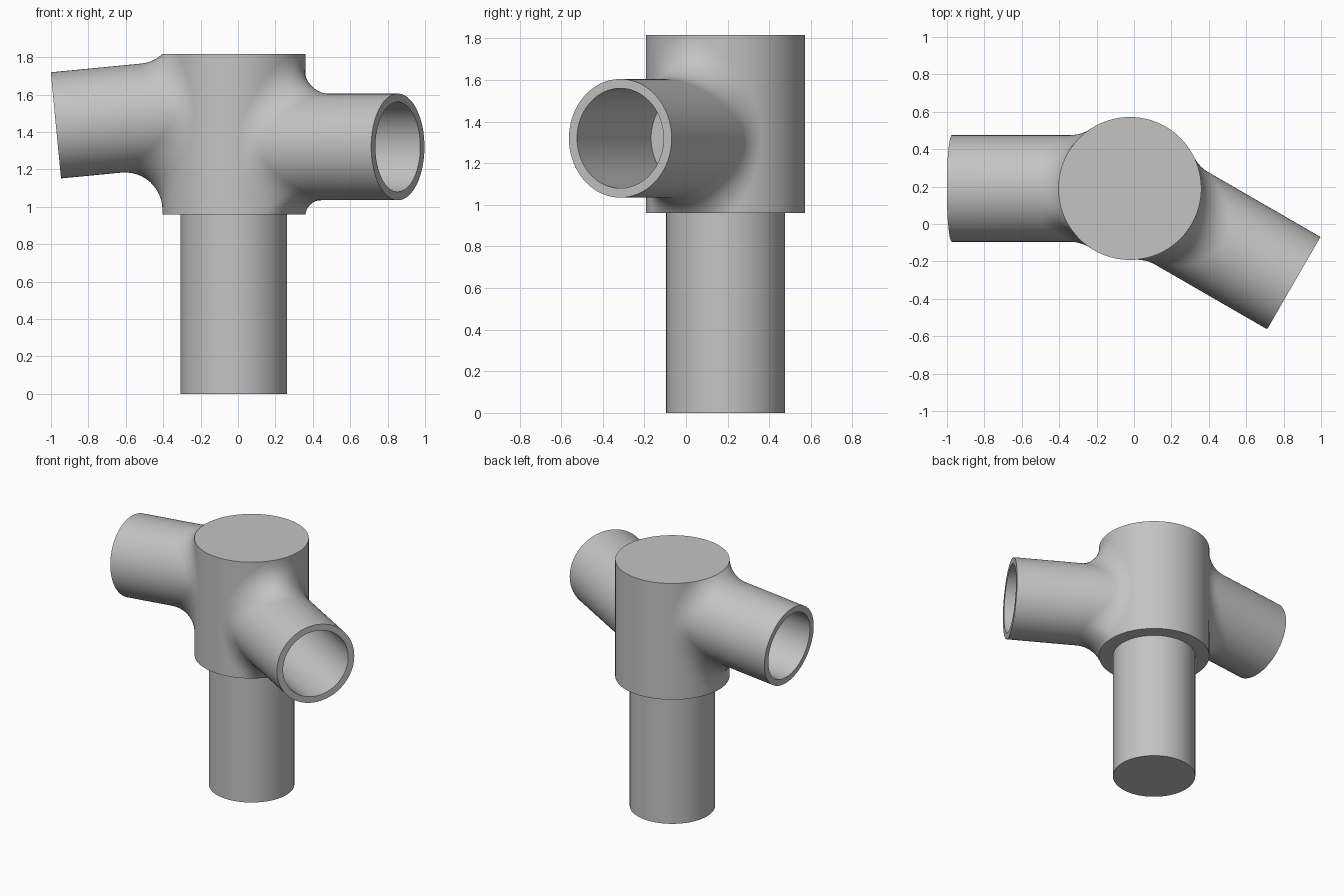
import bpy
import bmesh
from math import cos, sin, sqrt, pi, radians
from mathutils import Vector

if "Cube" in bpy.data.objects:
    bpy.data.objects.remove(bpy.data.objects["Cube"], do_unlink=True)

AXIS_X, AXIS_Y = -0.022, 0.19
HUB_R, HUB_LOW, HUB_TOP = 0.382, 0.96, 1.817
PIPE_R, BORE_R = 0.285, 0.24
FILLET_R, FLOOR = 0.2, 0.3
SIDES, ARC_STEPS = 96, 12

grey = bpy.data.materials.new("plain_grey")
grey.use_nodes = True
colour = (0.55, 0.55, 0.55, 1)
grey.diffuse_color = colour
grey.node_tree.nodes["Principled BSDF"].inputs["Base Color"].default_value = colour


def finish(obj):
    obj.data.materials.clear()
    obj.data.materials.append(grey)
    bpy.ops.object.select_all(action="DESELECT")
    obj.select_set(True)
    bpy.context.view_layer.objects.active = obj
    bpy.ops.object.shade_smooth_by_angle(angle=radians(30))


def cylinder(name, radius, start, end):
    """Closed cylinder between two points."""
    line = end - start
    bpy.ops.mesh.primitive_cylinder_add(
        vertices=128, radius=radius, depth=line.length, location=(start + end) / 2,
        rotation=line.to_track_quat("Z", "Y").to_euler())
    obj = bpy.context.object
    obj.name = name
    return obj


def fillet_arc(origin, along, out):
    """Rolling-ball arc from the pipe to the hub, held inside the hub's edges."""
    t = HUB_R
    flat = Vector((1, 1, 0))
    for _ in range(12):
        ball = origin + along * t + out * (PIPE_R + FILLET_R)
        z = min(max(ball.z, HUB_LOW), HUB_TOP)
        reach = HUB_R + sqrt(max(FILLET_R ** 2 - (ball.z - z) ** 2, 0))
        # Distance along the pipe that puts the ball at this reach from the hub axis
        side = (out * (PIPE_R + FILLET_R)) * flat
        line = along * flat
        a, b, c = line.dot(line), line.dot(side), side.dot(side) - reach ** 2
        t = (-b + sqrt(max(b * b - a * c, 0))) / a
    ball = origin + along * t + out * (PIPE_R + FILLET_R)
    radial = (ball - origin) * flat
    contact = origin + radial.normalized() * HUB_R
    contact.z = z
    first, last = -out, (contact - ball).normalized()
    return [ball + first.slerp(last, i / ARC_STEPS) * FILLET_R
            for i in range(ARC_STEPS + 1)]


def make_arm(name, origin, along, length):
    """Hollow pipe with a blind bore, blended into the hub by a fillet."""
    u = along.cross(Vector((0, 0, 1))).normalized()
    v = u.cross(along)
    bm = bmesh.new()
    columns = []
    for k in range(SIDES):
        angle = 2 * pi * k / SIDES
        out = u * cos(angle) + v * sin(angle)
        points = [origin + along * FLOOR + out * BORE_R,
                  origin + along * length + out * BORE_R,
                  origin + along * length + out * PIPE_R]
        points += fillet_arc(origin, along, out)
        columns.append([bm.verts.new(p) for p in points])
    for k, column in enumerate(columns):
        following = columns[(k + 1) % SIDES]
        for i in range(len(column) - 1):
            bm.faces.new((column[i], following[i], following[i + 1], column[i + 1]))
    bm.faces.new([column[0] for column in columns])
    bmesh.ops.recalc_face_normals(bm, faces=bm.faces)
    # The bore floor must face the open end
    bm.faces.ensure_lookup_table()
    bm.normal_update()
    if bm.faces[-1].normal.dot(along) < 0:
        bmesh.ops.reverse_faces(bm, faces=bm.faces)
    mesh = bpy.data.meshes.new(name)
    bm.to_mesh(mesh)
    bm.free()
    obj = bpy.data.objects.new(name, mesh)
    bpy.context.collection.objects.link(obj)
    finish(obj)


def on_axis(z):
    return Vector((AXIS_X, AXIS_Y, z))


# Central hub and the solid stem below it
hub = cylinder("hub", HUB_R, on_axis(HUB_LOW), on_axis(HUB_TOP))
stem = cylinder("stem", PIPE_R, on_axis(0), on_axis(HUB_LOW + 0.02))

# Two side arms: one level and swung forward, one drooping slightly
left_way = Vector((cos(radians(30)), -sin(radians(30)), 0))
right_way = Vector((-cos(radians(5.5)), 0, -sin(radians(5.5))))
arms = [("left_arm", on_axis(1.32), left_way, 1.012),
        ("right_arm", on_axis(1.527), right_way, 0.956)]

for name, origin, along, length in arms:
    make_arm(name, origin, along, length)
    # Clear the hub wall out of the bore
    cutter = cylinder(name + "_bore_cutter", BORE_R + 0.005,
                      origin + along * (FLOOR - 0.01), origin + along * length)
    cutter.hide_render = True
    cut = hub.modifiers.new(name + "_bore", "BOOLEAN")
    cut.operation = "DIFFERENCE"
    cut.solver = "EXACT"
    cut.object = cutter
    bpy.context.view_layer.objects.active = hub
    bpy.ops.object.modifier_apply(modifier=cut.name)
    bpy.data.objects.remove(cutter, do_unlink=True)

finish(hub)
finish(stem)
